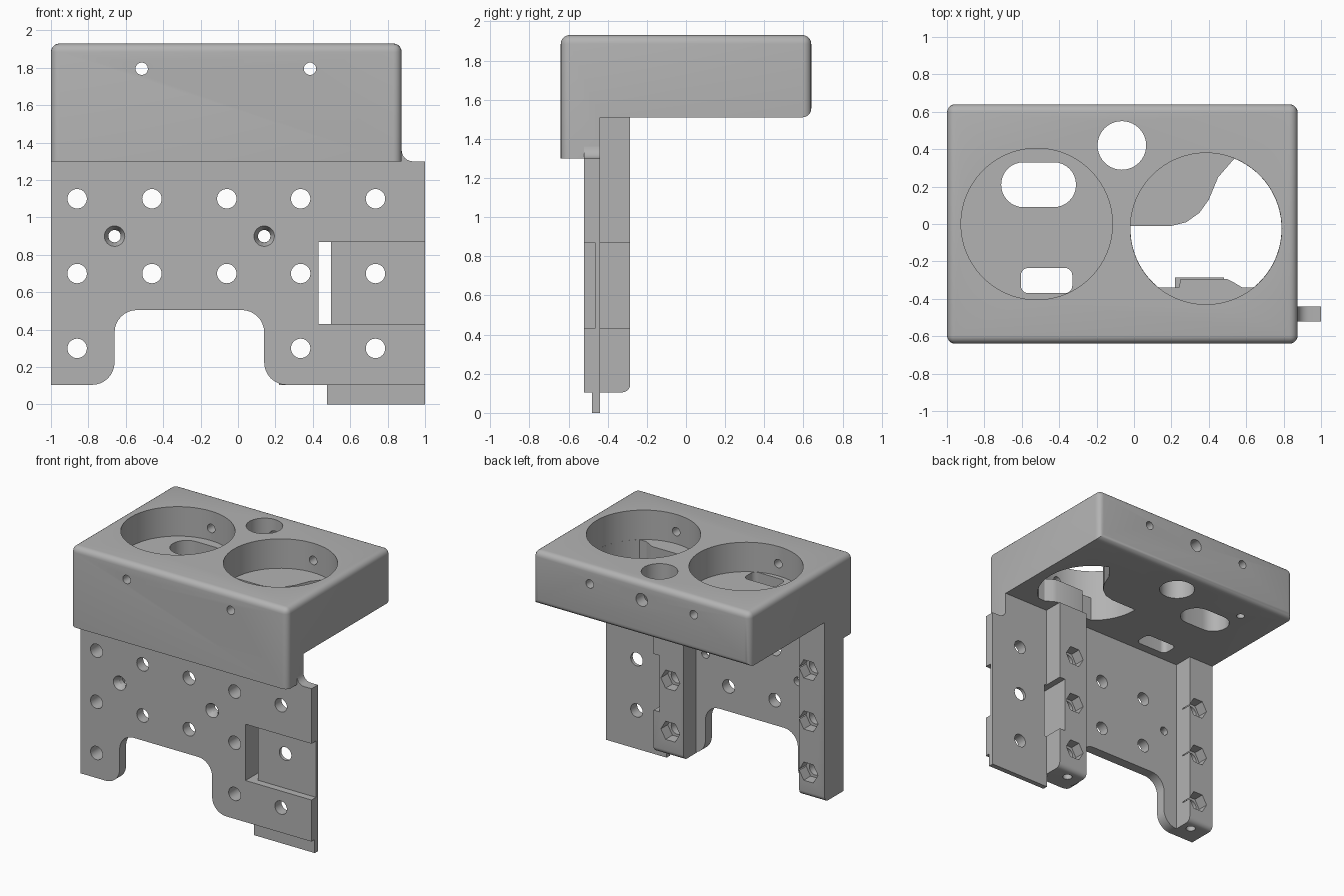
import bpy, bmesh
from math import sin, cos, pi, radians
from mathutils import Vector, Matrix

if "Cube" in bpy.data.objects:
    bpy.data.objects.remove(bpy.data.objects["Cube"])

grey = bpy.data.materials.new("plain grey")
grey.use_nodes = True
GREY = (0.45, 0.45, 0.45, 1)
grey.diffuse_color = GREY
grey.node_tree.nodes["Principled BSDF"].inputs["Base Color"].default_value = GREY


def prism(name, points, axis, start, end, rule=None, radius=0.05):
    """Extrude an outline along an axis; rule(a, b) picks edges to round."""
    place = {"x": lambda p, t: (t, *p), "y": lambda p, t: (p[0], t, p[1]),
             "z": lambda p, t: (*p, t)}[axis]
    bm = bmesh.new()
    base = bm.faces.new([bm.verts.new(place(p, start)) for p in points])
    top = bmesh.ops.extrude_face_region(bm, geom=[base])["geom"]
    shift = Vector(place((0, 0), end - start))
    bmesh.ops.translate(bm, vec=shift, verts=[v for v in top if isinstance(v, bmesh.types.BMVert)])
    bmesh.ops.recalc_face_normals(bm, faces=bm.faces)
    if rule:
        edges = [e for e in bm.edges if rule(e.verts[0].co, e.verts[1].co)]
        bmesh.ops.bevel(bm, geom=edges, offset=radius, segments=5, profile=0.5, affect="EDGES")
    mesh = bpy.data.meshes.new(name)
    bm.to_mesh(mesh)
    bm.free()
    mesh.materials.append(grey)
    obj = bpy.data.objects.new(name, mesh)
    bpy.context.collection.objects.link(obj)
    return obj


def box(name, x, y, z, rule=None, radius=0.05):
    return prism(name, rect(x, y), "z", *z, rule, radius)


def rect(a, b):
    return [(a[0], b[0]), (a[1], b[0]), (a[1], b[1]), (a[0], b[1])]


def arc(cx, cy, r, a0, a1, n=8):
    angles = [radians(a0 + (a1 - a0) * i / n) for i in range(n + 1)]
    return [(cx + r * cos(a), cy + r * sin(a)) for a in angles]


def circle(cx, cy, r, n=32):
    return arc(cx, cy, r, 0, 360 - 360 / n, n - 1)


def rounded(x, y, r):
    return (arc(x[1] - r, y[1] - r, r, 0, 90) + arc(x[0] + r, y[1] - r, r, 90, 180)
            + arc(x[0] + r, y[0] + r, r, 180, 270) + arc(x[1] - r, y[0] + r, r, 270, 360))


def cut(obj, cutters):
    for c in cutters:
        mod = obj.modifiers.new("cut", "BOOLEAN")
        mod.object, mod.operation, mod.solver = c, "DIFFERENCE", "EXACT"
        bpy.context.view_layer.objects.active = obj
        bpy.ops.object.modifier_apply(modifier=mod.name)
        bpy.data.objects.remove(c)


def bore(x, z, r, y0, y1, n=32):
    return prism("bore", circle(x, z, r, n), "y", y0, y1)


def cone_bore(x, z):
    bm = bmesh.new()
    turn = Matrix.Translation((x, -0.505, z)) @ Matrix.Rotation(pi / 2, 4, "X")
    bmesh.ops.create_cone(bm, cap_ends=True, segments=32, radius1=0.033, radius2=0.06,
                          depth=0.05, matrix=turn)
    mesh = bpy.data.meshes.new("countersink")
    bm.to_mesh(mesh)
    bm.free()
    obj = bpy.data.objects.new("countersink", mesh)
    bpy.context.collection.objects.link(obj)
    return obj


# Housing: L-shaped section with a front lip
def housing_edge(a, b):
    if max(a.z, b.z) > 1.9:
        return True
    if abs(a.z - b.z) > 0.1:
        return abs(a.y) > 0.6 and abs(b.y) > 0.6
    return a.y > 0.6 and b.y > 0.6


housing = prism("top_housing", [(-0.64, 1.30), (-0.44, 1.30), (-0.44, 1.51), (0.64, 1.51),
                                (0.64, 1.93), (-0.64, 1.93)], "x", -1, 0.875, housing_edge, 0.045)
floor_opening = (arc(0.385, -0.025, 0.404, 68, -51, 24)
                 + [(0.58, -0.34), (0.53, -0.31), (0.5, -0.295), (0.25, -0.295), (0.24, -0.34)]
                 + arc(0.385, -0.025, 0.404, -129, -182, 10)
                 + [(0.2, -0.01), (0.28, 0.01), (0.35, 0.06), (0.4, 0.13), (0.45, 0.25)])
cut(housing, [
    prism("pocket", circle(-0.52, 0, 0.405, 64), "z", 1.70, 2),
    prism("pocket", circle(0.385, -0.025, 0.405, 64), "z", 1.70, 2),
    prism("opening", floor_opening, "z", 1.4, 1.75),
    prism("round_hole", circle(-0.065, 0.42, 0.13, 40), "z", 1.4, 2),
    prism("slot", rounded((-0.71, -0.31), (0.09, 0.33), 0.119), "z", 1.4, 1.8),
    prism("slot", rounded((-0.605, -0.33), (-0.37, -0.235), 0.04), "z", 1.4, 1.8),
    prism("blind_hole", circle(-0.68, 0.42, 0.03, 20), "z", 1.4, 1.6),
    bore(-0.065, 1.79, 0.05, 0.45, 0.8)])
for x in (-0.515, 0.385):
    cut(housing, [bore(x, 1.795, 0.033, -0.8, -0.3), bore(x, 1.795, 0.033, 0.3, 0.8)])

# Face plate: arched lower edge, small fillet against the housing
plate_outline = ([(-1, 0.105)] + arc(-0.78, 0.225, 0.12, -90, 0) + arc(-0.54, 0.385, 0.12, 180, 90)
                 + arc(0.02, 0.385, 0.12, 90, 0) + arc(0.26, 0.225, 0.12, 180, 270)
                 + [(1, 0.105), (1, 1.30)] + arc(0.935, 1.36, 0.06, 270, 180, 6) + [(0.86, 1.36), (0.86, 1.3), (-1, 1.3)])
plate = prism("face_plate", plate_outline, "y", -0.52, -0.44)

# Tongue below the plate
tongue = box("lower_tongue", (0.475, 1), (-0.48, -0.44), (0, 0.105))

# Ribs behind the plate
def rib_edge(a, b):
    return a.y > -0.3 and b.y > -0.3 and max(a.z, b.z) < 0.2


ribs = [box("side_rib", (-1, -0.78), (-0.45, -0.285), (0.105, 1.51), rib_edge, 0.04),
        box("centre_rib", (0.22, 0.48), (-0.45, -0.285), (0.105, 1.51), rib_edge, 0.04)]

# Side recess and its through slot
cut(plate, [box("recess", (0.43, 1.2), (-0.7, -0.465), (0.43, 0.87)),
            box("slot", (0.43, 0.497), (-0.7, -0.2), (0.43, 0.87))])
cut(ribs[1], [box("slot", (0.43, 0.6), (-0.7, -0.1), (0.43, 0.87))])

# Bolt holes, countersinks and nut traps
columns = (-0.86, -0.46, -0.06, 0.335, 0.735)
for z in (0.3, 0.7, 1.1):
    for x in columns:
        if z > 0.5 or x not in columns[1:3]:
            cut(plate, [bore(x, z, 0.052, -0.7, -0.2)])
    for rib, x in zip(ribs, (columns[0], columns[3])):
        cut(rib, [bore(x, z, 0.052, -0.7, -0.1), bore(x, z, 0.082, -0.37, -0.1, 6)])
for x in (-0.66, 0.14):
    cut(plate, [bore(x, 0.9, 0.033, -0.7, -0.2), cone_bore(x, 0.9)])
for rib, x in zip(ribs, (columns[0], columns[3])):
    cut(rib, [prism("end_hole", circle(x, -0.37, 0.035, 20), "z", 0, 0.2)])

# Smooth rounded surfaces, keep hard edges
for obj in [housing, plate, tongue] + ribs:
    bpy.ops.object.select_all(action="DESELECT")
    obj.select_set(True)
    bpy.context.view_layer.objects.active = obj
    bpy.ops.object.shade_smooth_by_angle(angle=radians(30))
